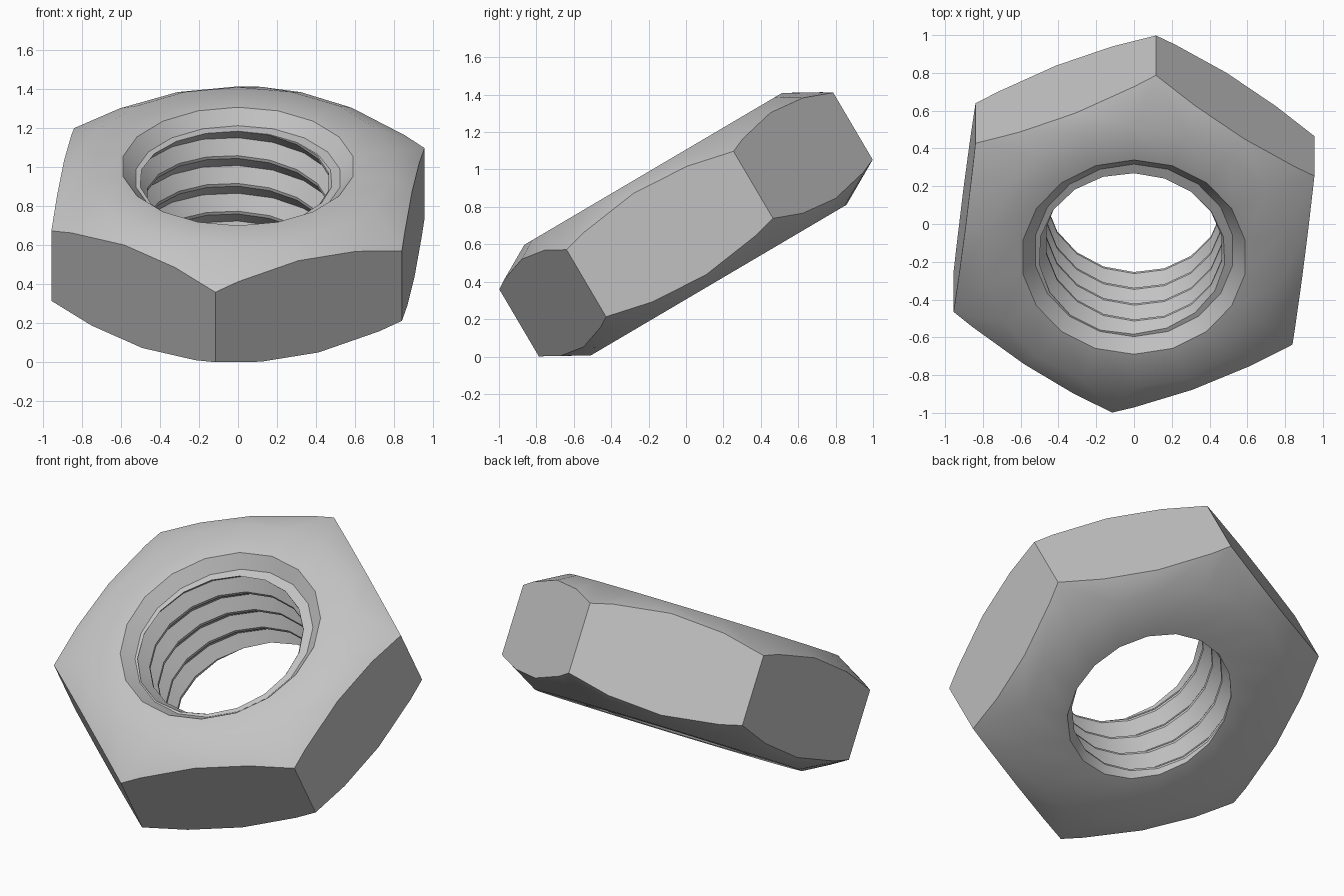
import bpy, bmesh
from math import radians, cos, sin, pi, tau, floor

old = bpy.data.objects.get("Cube")
if old:
    bpy.data.objects.remove(old)

SEG = 18                      # facets round the bore and the chamfers
STEP = tau / SEG
PHASE = radians(10)
TURN = radians(23.6)          # angle of the first hexagon corner
CORNER_R = 1.0425
FLAT_R = CORNER_R * cos(pi / 6)
HALF = 0.345                  # half the thickness
FACE_R = 0.8                  # where the outer chamfer begins
SLOPE = (HALF - 0.208) / (CORNER_R - FACE_R)
PITCH, CREST_R, ROOT_R = 0.165, 0.47, 0.525
MOUTH = 0.275                 # height where the thread meets the countersink

bm = bmesh.new()
cache = {}


def vert(r, a, z):
    """Vertex from polar coordinates, shared wherever points coincide."""
    p = (r * cos(a), r * sin(a), z)
    key = tuple(round(c, 4) + 0.0 for c in p)
    if key not in cache:
        cache[key] = bm.verts.new(p)
    return cache[key]


def face(points):
    points = list(dict.fromkeys(points))
    if len(points) > 2 and not bm.faces.get(points):
        bm.faces.new(points)


def hex_radius(a):
    off = (a - TURN) % (pi / 3) - pi / 6
    return FLAT_R / cos(off)


def rim(a, side):
    """Point on the hexagon wall where the chamfer cone cuts it."""
    r = hex_radius(a)
    return vert(r, a, side * (HALF - (r - FACE_R) * SLOPE))


def thread_radius(z, a):
    """V thread with narrow flat crests."""
    t = (z - PITCH * a / tau) / PITCH
    t -= floor(t + 1e-6)
    return ROOT_R + (CREST_R - ROOT_R) * max(0, min(1, (1 - abs(2 * t - 1)) / 0.9))


corners = [TURN + k * pi / 3 for k in range(7)]
phases = {1: PHASE, -1: 2 * TURN - PHASE}


def between(lo, hi, side):
    """Chamfer facet angles strictly inside a range."""
    p = phases[side]
    found = [p + k * STEP for k in range(-SEG, 3 * SEG)]
    return [a for a in found if lo + 1e-4 < a < hi - 1e-4]


# Six hexagon walls with scalloped edges
for lo, hi in zip(corners, corners[1:]):
    top = [rim(a, 1) for a in [lo] + between(lo, hi, 1) + [hi]]
    low = [rim(a, -1) for a in [lo] + between(lo, hi, -1) + [hi]]
    face(low + top[::-1])

# Outer chamfers, split at the hexagon corners
for side in (1, -1):
    for i in range(SEG):
        a = phases[side] + i * STEP
        b = a + STEP
        cuts = [c for k in (-1, 0, 1) for c in (q + k * tau for q in corners[:6])
                if a < c < b]
        outer = [rim(t, side) for t in [a] + cuts + [b]]
        p, q = vert(FACE_R, a, side * HALF), vert(FACE_R, b, side * HALF)
        if cuts:
            face([p, outer[0], outer[1]])
            face([p, outer[1], q])
            face([q, outer[1], outer[2]])
        else:
            face([p, *outer, q])

# Threaded bore
marks = sorted((k + f) * PITCH for k in range(-5, 5) for f in (0, 0.45, 0.55))


def column(a):
    heights = [max(-HALF, min(MOUTH, m + PITCH * a / tau)) for m in marks]
    return [vert(thread_radius(z, a), a, z) for z in heights]


columns = [column(PHASE + i * STEP) for i in range(SEG + 1)]
for left, right in zip(columns, columns[1:]):
    for j in range(len(marks) - 1):
        face([left[j], right[j], right[j + 1], left[j + 1]])

# Countersink and the two bearing faces
for i in range(SEG):
    a = PHASE + i * STEP
    b = a + STEP
    lip_a, lip_b = vert(0.53, a, MOUTH), vert(0.53, b, MOUTH)
    edge_a, edge_b = vert(0.597, a, HALF), vert(0.597, b, HALF)
    face([columns[i][-1], columns[i + 1][-1], lip_b, lip_a])
    face([lip_a, lip_b, edge_b, edge_a])
    face([edge_a, edge_b, vert(FACE_R, b, HALF), vert(FACE_R, a, HALF)])
    c = a + (phases[-1] - PHASE) % STEP
    face([columns[i][0], columns[i + 1][0],
          vert(FACE_R, c + STEP, -HALF), vert(FACE_R, c, -HALF)])

bmesh.ops.recalc_face_normals(bm, faces=bm.faces[:])
mesh = bpy.data.meshes.new("hex_nut")
bm.to_mesh(mesh)
bm.free()

# Plain steel colour
steel = bpy.data.materials.new("grey_steel")
steel.use_nodes = True
colour = (0.55, 0.55, 0.55, 1)
steel.diffuse_color = colour
steel.node_tree.nodes["Principled BSDF"].inputs["Base Color"].default_value = colour
mesh.materials.append(steel)

# Nut tilted towards the front, resting on the ground
nut = bpy.data.objects.new("hex_nut", mesh)
bpy.context.collection.objects.link(nut)
nut.rotation_euler.x = radians(30.5)
nut.location.z = 0.706
bpy.context.view_layer.objects.active = nut
nut.select_set(True)
bpy.ops.object.shade_smooth_by_angle(angle=radians(35))
